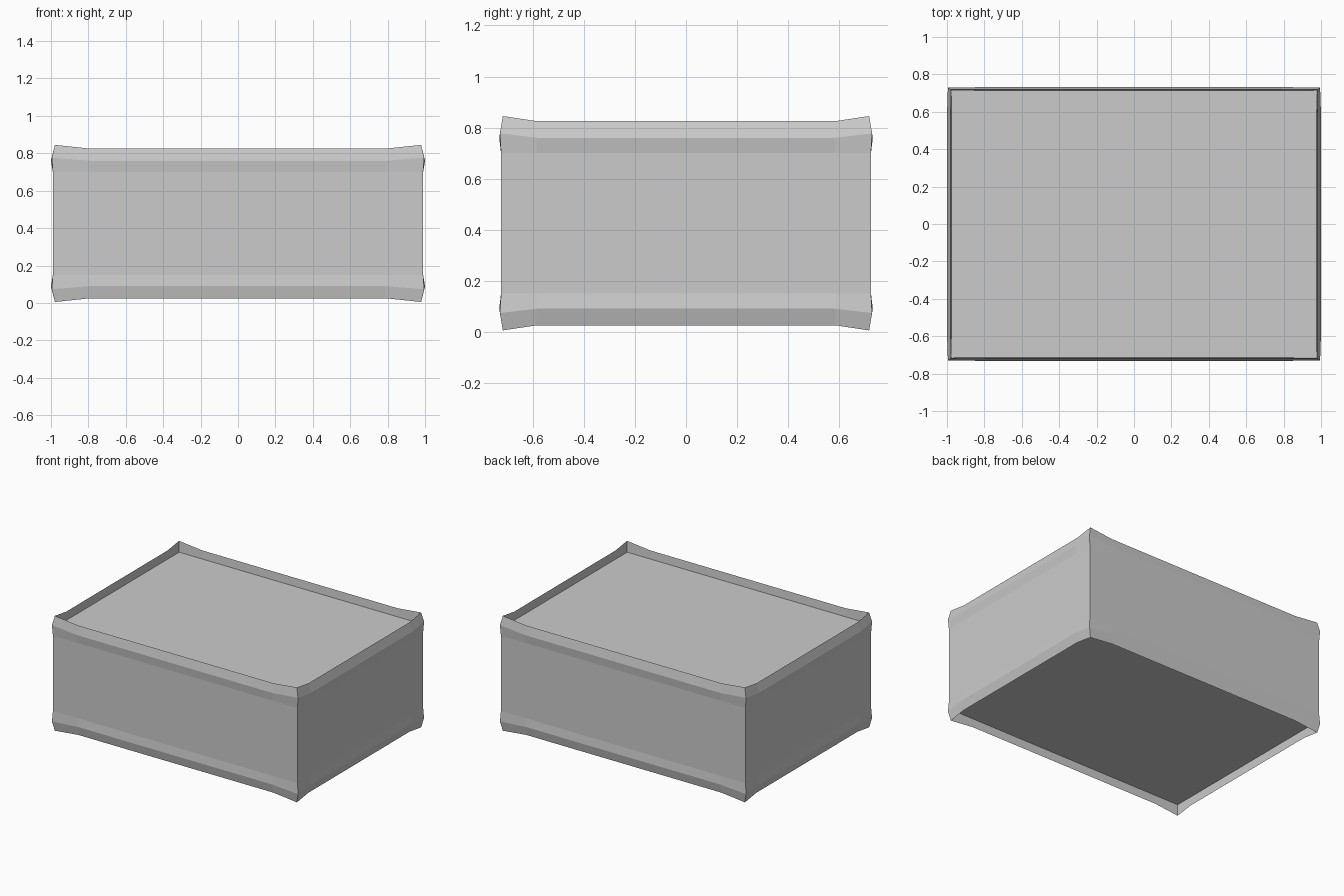
import bpy, bmesh

if "Cube" in bpy.data.objects:
    bpy.data.objects.remove(bpy.data.objects["Cube"])

KX, KY = 0.79, 0.585      # where the rim starts to rise toward each corner
MID = 0.425               # mirror height


def ring(corner, middle):
    """12-point rectangle loop; corner and middle are (half x, half y, z)."""
    cx, cy, cz = corner
    mx, my, mz = middle
    return [(-cx, -cy, cz), (-KX, -my, mz), (KX, -my, mz),
            (cx, -cy, cz), (mx, -KY, mz), (mx, KY, mz),
            (cx, cy, cz), (KX, my, mz), (-KX, my, mz),
            (-cx, cy, cz), (-mx, KY, mz), (-mx, -KY, mz)]


def flip(points):
    return [(x, y, 2 * MID - z) for x, y, z in points]


def loft(name, rings, cap=False):
    bm = bmesh.new()
    loops = [[bm.verts.new(p) for p in r] for r in rings]
    for a, b in zip(loops, loops[1:]):
        for i in range(len(a)):
            j = (i + 1) % len(a)
            bm.faces.new((a[i], a[j], b[j], b[i]))
    if cap:
        for l in (loops[0], loops[-1]):
            bm.faces.new(l)
    bmesh.ops.recalc_face_normals(bm, faces=bm.faces[:])
    me = bpy.data.meshes.new(name)
    bm.to_mesh(me)
    bm.free()
    ob = bpy.data.objects.new(name, me)
    bpy.context.collection.objects.link(ob)
    return ob


# Upper half profile: recessed panel edge, lip inside, rim tip, bulge, wall
upper = [
    ring((0.975, 0.713, 0.765), (0.975, 0.713, 0.765)),
    ring((0.979, 0.718, 0.845), (0.98, 0.718, 0.825)),
    ring((0.995, 0.729, 0.777), (1.0, 0.732, 0.76)),
    ring((0.99, 0.725, 0.70), (0.99, 0.725, 0.70)),
]
lower = [flip(r) for r in reversed(upper)]

# Box with flared rims, closed by recessed top and bottom panels
loft("box_body", upper + lower, cap=True)
